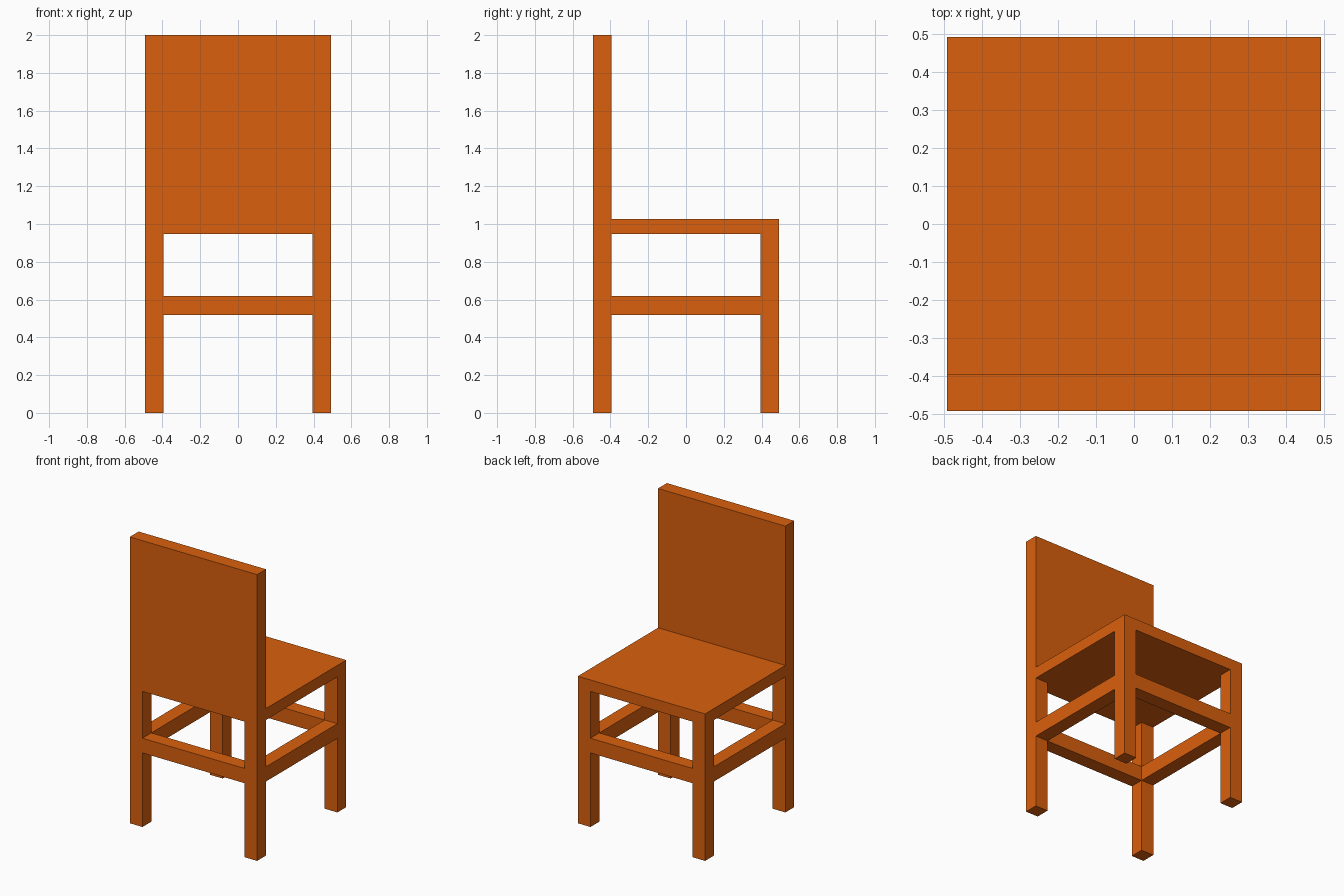
import bpy

if "Cube" in bpy.data.objects:
    bpy.data.objects.remove(bpy.data.objects["Cube"])

HALF = 0.492               # half width and depth of the chair
LEG = 0.098                # leg, stretcher and backrest thickness
INNER = HALF - LEG
SEAT_BOTTOM, SEAT_TOP, TOP = 0.947, 1.027, 2.0
RAIL_BOTTOM, RAIL_TOP = 0.517, 0.62

wood = bpy.data.materials.new("orange_wood")
wood.diffuse_color = (0.70, 0.117, 0.004, 1)
wood.use_nodes = True
wood.node_tree.nodes["Principled BSDF"].inputs["Base Color"].default_value = wood.diffuse_color


def box(name, low, high):
    """Box spanning two opposite corners."""
    centre = [(a + b) / 2 for a, b in zip(low, high)]
    bpy.ops.mesh.primitive_cube_add(size=1, location=centre)
    obj = bpy.context.object
    obj.name = name
    obj.scale = [b - a for a, b in zip(low, high)]
    bpy.ops.object.transform_apply(location=False, rotation=False, scale=True)
    obj.data.materials.append(wood)
    return obj


# Seat slab and the solid backrest standing on its -y edge
box("seat", (-HALF, -HALF, SEAT_BOTTOM), (HALF, HALF, SEAT_TOP))
box("backrest", (-HALF, -HALF, SEAT_TOP), (HALF, -INNER, TOP))

# Each side: start of the thin span along an axis
sides = {"neg": -HALF, "pos": INNER}

# Four square legs
for x_name, x in sides.items():
    for y_name, y in sides.items():
        part = "backrest_leg" if y_name == "neg" else "seat_edge_leg"
        side = "left" if x_name == "neg" else "right"
        box(f"{part}_{side}", (x, y, 0), (x + LEG, y + LEG, SEAT_BOTTOM))

# Stretchers joining neighbouring legs, flush with their outer faces
for name, s in sides.items():
    side = "left" if name == "neg" else "right"
    box(f"side_stretcher_{side}", (s, -INNER, RAIL_BOTTOM), (s + LEG, INNER, RAIL_TOP))
    end = "backrest" if name == "neg" else "seat_edge"
    box(f"cross_stretcher_{end}", (-INNER, s, RAIL_BOTTOM), (INNER, s + LEG, RAIL_TOP))
